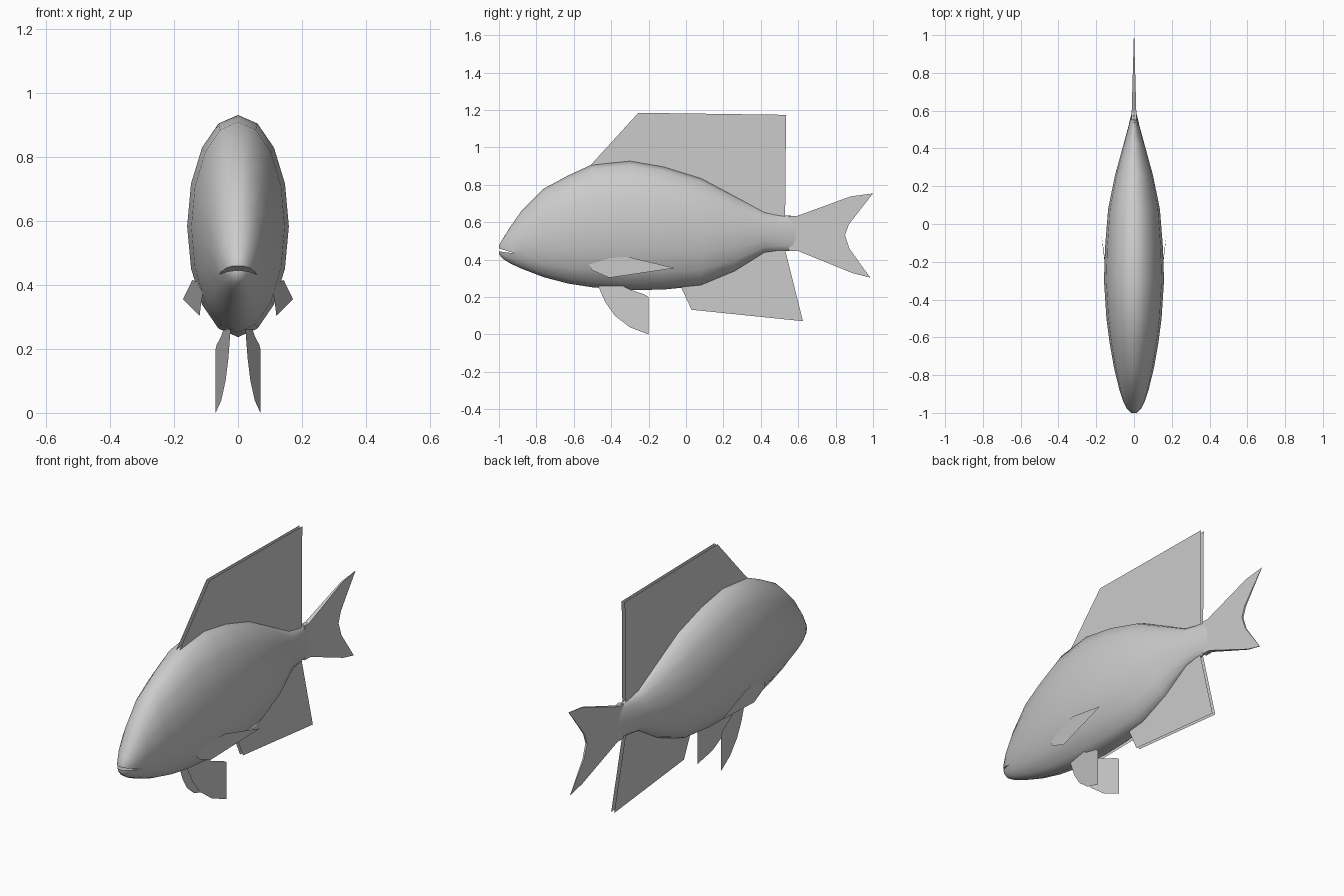
import bpy
from math import sin, cos, pi, radians

if "Cube" in bpy.data.objects:
    bpy.data.objects.remove(bpy.data.objects["Cube"])


def make(name, verts, faces):
    me = bpy.data.meshes.new(name)
    me.from_pydata(verts, [], faces)
    me.validate()
    ob = bpy.data.objects.new(name, me)
    bpy.context.collection.objects.link(ob)
    return ob


def activate(ob):
    bpy.ops.object.select_all(action='DESELECT')
    ob.select_set(True)
    bpy.context.view_layer.objects.active = ob


def slab(name, outline, half):
    """Closed solid from a (y, z) outline; half(y) gives the half thickness."""
    n = len(outline)
    verts = [(s * half(y), y, z) for s in (1, -1) for y, z in outline]
    faces = [tuple(range(n)), tuple(range(2 * n - 1, n - 1, -1))]
    faces += [(i, i + n, (i + 1) % n + n, (i + 1) % n) for i in range(n)]
    return make(name, verts, faces)


def twin_sheet(name, outline, x=0.009):
    """Two parallel open sheets, one each side of the middle."""
    n = len(outline)
    verts = [(s * x, y, z) for s in (1, -1) for y, z in outline]
    return make(name, verts, [tuple(range(n)), tuple(range(2 * n - 1, n - 1, -1))])


def side_pair(name, points):
    """Flat fin on each side of the body."""
    for label, s in (("right", 1), ("left", -1)):
        face = tuple(range(len(points)))
        make(f"{label}_{name}", [(s * x, y, z) for x, y, z in points],
             [face if s > 0 else face[::-1]])


# Body: elliptical rings (y, top z, bottom z, half width)
SIDES = 16
rings = [
    (-1.0, 0.475, 0.43, 0.016), (-0.98, 0.51, 0.405, 0.036),
    (-0.94, 0.575, 0.38, 0.057), (-0.88, 0.66, 0.352, 0.077),
    (-0.76, 0.78, 0.306, 0.106), (-0.63, 0.85, 0.272, 0.129),
    (-0.50, 0.91, 0.252, 0.146), (-0.30, 0.931, 0.237, 0.159),
    (-0.12, 0.90, 0.24, 0.153), (0.08, 0.838, 0.26, 0.137),
    (0.26, 0.742, 0.335, 0.100), (0.42, 0.655, 0.435, 0.056),
    (0.50, 0.64, 0.446, 0.034), (0.59, 0.632, 0.446, 0.012)]
verts = []
for y, top, bottom, w in rings:
    for i in range(SIDES):
        a = 2 * pi * i / SIDES
        verts.append((w * sin(a), y, (top + bottom) / 2 + (top - bottom) / 2 * cos(a)))
faces = [tuple(range(SIDES))]
for r in range(len(rings) - 1):
    for i in range(SIDES):
        j = (i + 1) % SIDES
        faces.append((r * SIDES + i, (r + 1) * SIDES + i,
                      (r + 1) * SIDES + j, r * SIDES + j))
last = (len(rings) - 1) * SIDES
faces.append(tuple(range(last + SIDES - 1, last - 1, -1)))
body = make("body", verts, faces)

# Mouth: thin wedge cut between the jaws
cutter = slab("mouth_cutter", [(-1.04, 0.472), (-0.91, 0.432), (-1.04, 0.450)],
              lambda y: 0.2)
cutter.hide_render = True
for ob in (cutter, body):
    activate(ob)
    bpy.ops.object.mode_set(mode='EDIT')
    bpy.ops.mesh.select_all(action='SELECT')
    bpy.ops.mesh.normals_make_consistent(inside=False)
    bpy.ops.object.mode_set(mode='OBJECT')
cut = body.modifiers.new("mouth", 'BOOLEAN')
cut.operation = 'DIFFERENCE'
cut.solver = 'EXACT'
cut.object = cutter
bpy.ops.object.modifier_apply(modifier=cut.name)
bpy.data.objects.remove(cutter)
activate(body)
bpy.ops.object.shade_smooth_by_angle(angle=radians(62))

# Forked tail fin, tapering to a thin rear edge
slab("tail_fin", [(0.55, 0.633), (0.59, 0.632), (0.88, 0.738), (1.0, 0.754),
                  (0.93, 0.665), (0.87, 0.587), (0.85, 0.53), (0.875, 0.457),
                  (0.985, 0.304), (0.89, 0.328), (0.60, 0.446), (0.55, 0.447)],
     lambda y: 0.0008 + 0.028 * max(0, 1.0 - y))

# Dorsal and anal fins
twin_sheet("dorsal_fin", [(-0.51, 0.905), (-0.255, 1.185), (0.535, 1.174),
                          (0.53, 0.62), (0.40, 0.65), (0.08, 0.82), (-0.30, 0.91)])
twin_sheet("anal_fin", [(-0.03, 0.26), (0.03, 0.132), (0.625, 0.071),
                        (0.53, 0.45), (0.42, 0.45), (0.24, 0.34), (0.08, 0.275)])

# Pectoral fins
side_pair("pectoral_fin", [(0.105, -0.53, 0.40), (0.115, -0.505, 0.345),
                           (0.12, -0.41, 0.303), (0.172, -0.06, 0.355),
                           (0.143, -0.31, 0.415)])

# Pelvic fins: flat, splayed outward to the rear
pelvic = [(-0.475, 0.27), (-0.43, 0.17), (-0.38, 0.10), (-0.30, 0.038), (-0.20, 0.0),
          (-0.20, 0.20), (-0.22, 0.213), (-0.30, 0.24), (-0.36, 0.27)]
side_pair("pelvic_fin", [(0.025 + 0.173 * (y + 0.46), y, z) for y, z in pelvic])
